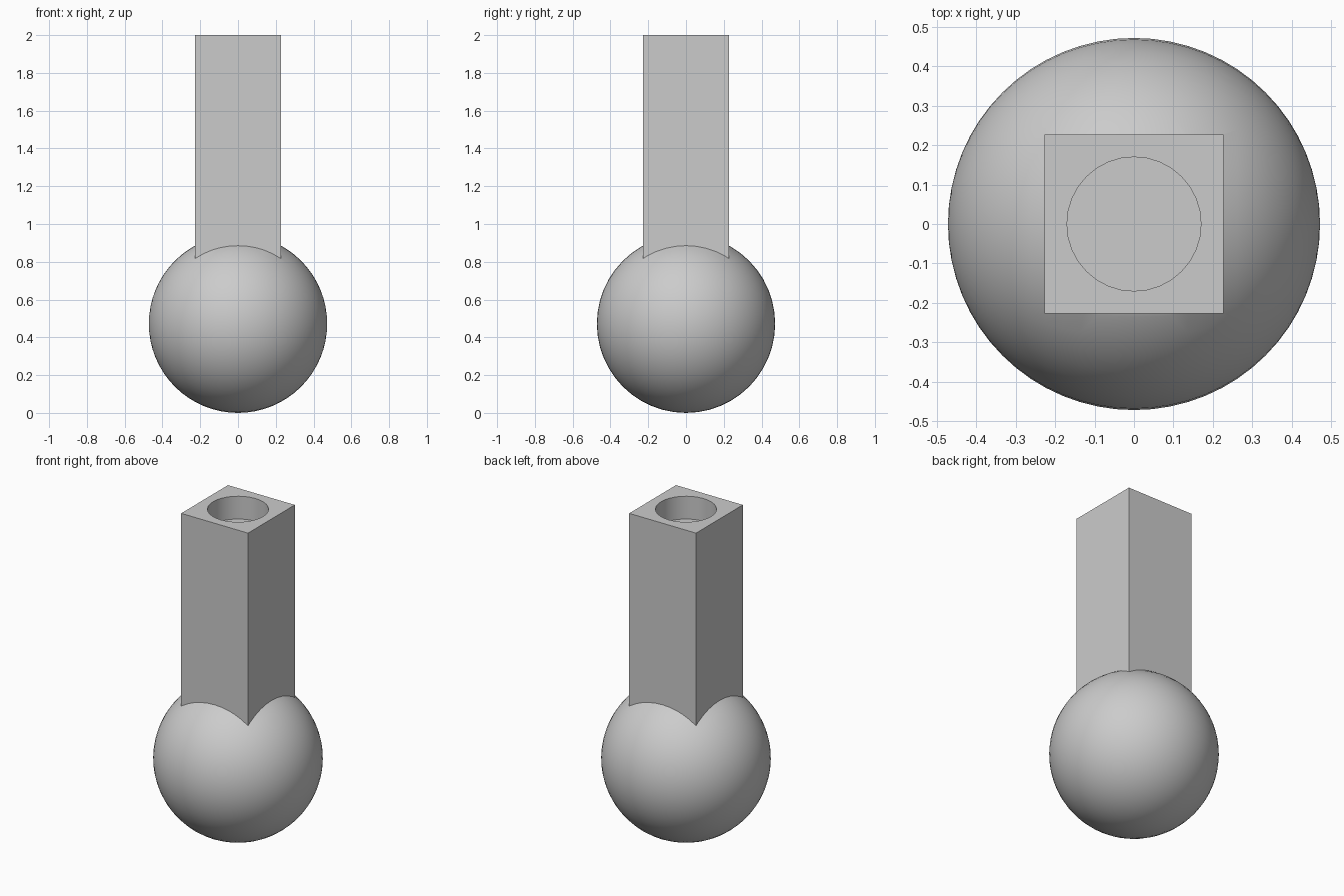
import bpy
import math

cube = bpy.data.objects.get("Cube")
if cube:
    bpy.data.objects.remove(cube, do_unlink=True)

BALL_R = 0.472
POST_HALF = 0.227
HOLE_R = 0.17
HOLE_DEPTH = 0.14
TOP = 2.0

# Single plain grey
grey = bpy.data.materials.new("grey")
grey.use_nodes = True
colour = (0.6, 0.6, 0.6, 1.0)
grey.diffuse_color = colour
grey.node_tree.nodes["Principled BSDF"].inputs["Base Color"].default_value = colour


def finish(name):
    obj = bpy.context.object
    obj.name = name
    obj.data.materials.append(grey)
    return obj


def add_boolean(target, other, operation):
    mod = target.modifiers.new(operation.lower(), "BOOLEAN")
    mod.operation = operation
    mod.solver = "EXACT"
    mod.object = other
    bpy.context.view_layer.objects.active = target
    bpy.ops.object.modifier_apply(modifier=mod.name)
    bpy.data.objects.remove(other, do_unlink=True)


# Square post, running down into the ball
bottom = BALL_R
bpy.ops.mesh.primitive_cube_add(size=1, location=(0, 0, (TOP + bottom) / 2))
post = finish("square_post")
post.scale = (2 * POST_HALF, 2 * POST_HALF, TOP - bottom)
bpy.ops.object.transform_apply(location=False, rotation=False, scale=True)

# Round socket sunk into the top of the post
bpy.ops.mesh.primitive_cylinder_add(vertices=32, radius=HOLE_R,
                                    depth=2 * HOLE_DEPTH, location=(0, 0, TOP))
socket = finish("socket_cutter")
socket.hide_render = True
add_boolean(post, socket, "DIFFERENCE")

# Ball, with its poles to the sides, joined to the post
bpy.ops.mesh.primitive_uv_sphere_add(segments=48, ring_count=32, radius=BALL_R,
                                     location=(0, 0, BALL_R),
                                     rotation=(0, math.pi / 2, 0))
ball = finish("ball_with_post")
add_boolean(ball, post, "UNION")

bpy.ops.object.select_all(action="DESELECT")
ball.select_set(True)
bpy.context.view_layer.objects.active = ball
bpy.ops.object.shade_smooth_by_angle(angle=math.radians(30))
